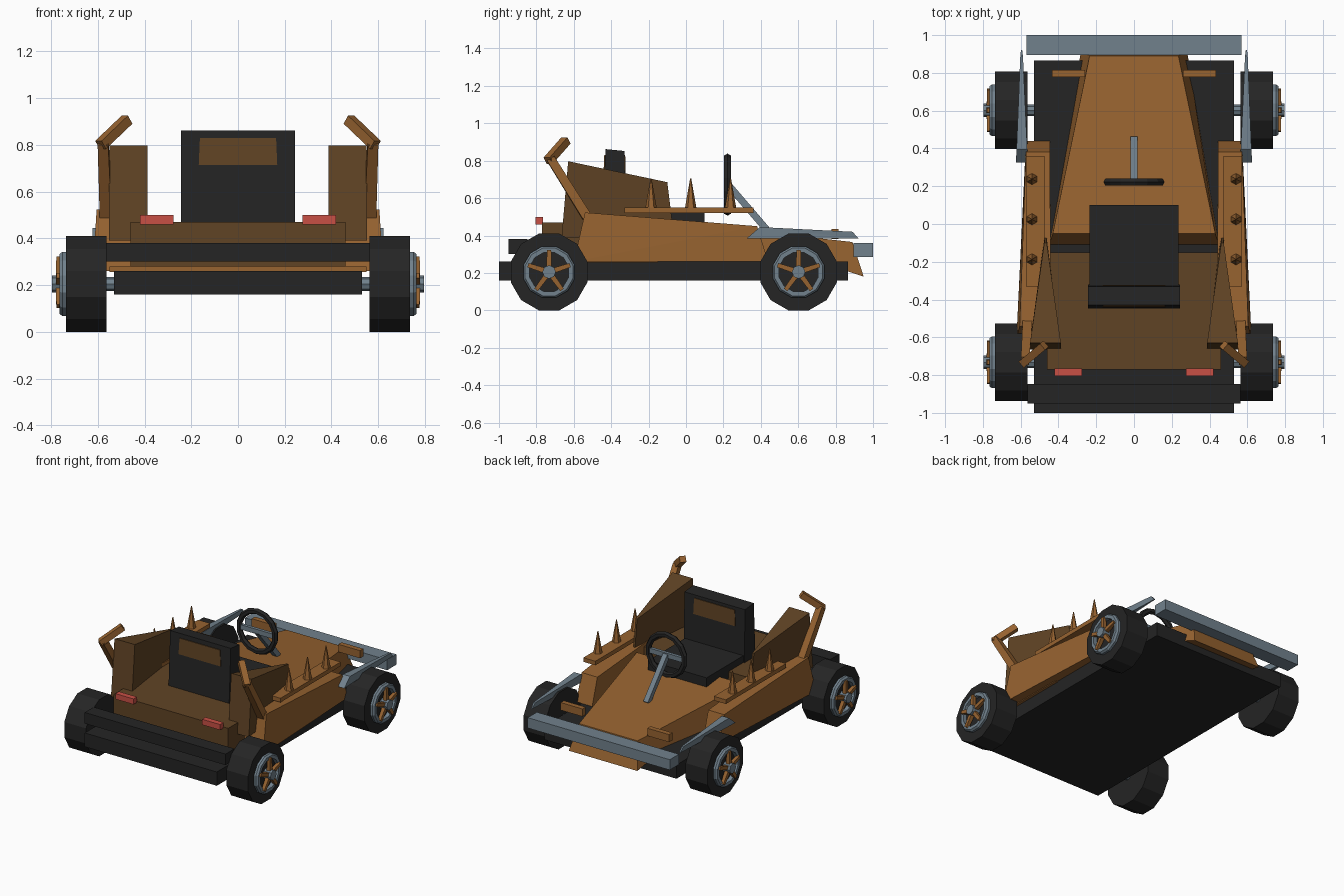
import bpy, bmesh, math
from mathutils import Vector, Matrix

if "Cube" in bpy.data.objects:
    bpy.data.objects.remove(bpy.data.objects["Cube"])


def material(name, rgb):
    m = bpy.data.materials.new(name)
    m.diffuse_color = (*rgb, 1)
    m.use_nodes = True
    m.node_tree.nodes["Principled BSDF"].inputs["Base Color"].default_value = m.diffuse_color
    return m


ORANGE = material("rust orange", (0.31, 0.125, 0.03))
BROWN = material("dark brown", (0.118, 0.057, 0.018))
BLACK = material("black", (0.018, 0.018, 0.018))
STEEL = material("steel grey", (0.165, 0.22, 0.265))
RED = material("light red", (0.58, 0.08, 0.06))


def finish(name, bm, mat):
    bmesh.ops.recalc_face_normals(bm, faces=bm.faces)
    me = bpy.data.meshes.new(name)
    bm.to_mesh(me)
    bm.free()
    me.materials.append(mat)
    ob = bpy.data.objects.new(name, me)
    bpy.context.collection.objects.link(ob)
    return ob


def box(name, mat, x, y, z):
    bm = bmesh.new()
    bmesh.ops.create_cube(bm, size=1)
    for v in bm.verts:
        v.co = [(a[0] + a[1]) / 2 + c * (a[1] - a[0]) for a, c in zip((x, y, z), v.co)]
    return finish(name, bm, mat)


def slab(name, mat, pts):
    """Side profile of (y, z, x_inner, x_outer) points, spanned across x."""
    bm = bmesh.new()
    a = [bm.verts.new((p[2], p[0], p[1])) for p in pts]
    b = [bm.verts.new((p[3], p[0], p[1])) for p in pts]
    n = len(pts)
    bm.faces.new(a)
    bm.faces.new(b[::-1])
    for i in range(n):
        j = (i + 1) % n
        bm.faces.new((a[i], b[i], b[j], a[j]))
    bmesh.ops.triangulate(bm, faces=[f for f in bm.faces if len(f.verts) == 4])
    return finish(name, bm, mat)


def side_slab(name, mat, pts, s):
    return slab(name, mat, [(y, z, s * a, s * b) for y, z, a, b in pts])


def rod(name, mat, p, q, r1, r2=None, sides=8, turn=0.0):
    """Straight rod or cone between two points."""
    p, q = Vector(p), Vector(q)
    d = q - p
    bm = bmesh.new()
    bmesh.ops.create_cone(bm, cap_ends=True, segments=sides, radius1=r1,
                          radius2=r1 if r2 is None else r2, depth=d.length)
    bm.transform(Matrix.Translation((p + q) / 2) @ d.to_track_quat('Z', 'Y').to_matrix().to_4x4()
                 @ Matrix.Rotation(turn, 4, 'Z'))
    return finish(name, bm, mat)


def ring(name, mat, centre, axis, section, sides):
    """Sweep a (radius, offset) section around the x or y axis."""
    bm = bmesh.new()
    loops = []
    for i in range(sides):
        t = 2 * math.pi * (i + 0.5) / sides
        c, s = math.cos(t), math.sin(t)
        loops.append([bm.verts.new(Vector(centre) + (Vector((o, r * c, r * s)) if axis == 'x'
                                                     else Vector((r * c, o, r * s))))
                      for r, o in section])
    n = len(section)
    for i in range(sides):
        a, b = loops[i], loops[(i + 1) % sides]
        for k in range(n):
            m = (k + 1) % n
            bm.faces.new((a[k], a[m], b[m], b[k]))
    return finish(name, bm, mat)


# Chassis and bumpers
box("chassis", BLACK, (-.53, .53), (-1, .866), (.16, .26))
box("rear_bumper", BLACK, (-.565, .565), (-.95, -.847), (.30, .38))
box("front_bumper", STEEL, (-.57, .57), (.895, 1), (.285, .36))
box("floor_plate", ORANGE, (-.55, .55), (-.62, -.15), (.255, .28))

# Hood with sloped nose
slab("hood", ORANGE, [(-.05, .47, -.43, .43), (.89, .365, -.235, .235),
                      (.95, .18, -.275, .275), (.86, .21, -.29, .29), (-.11, .25, -.45, .45)])

# Rear deck
box("rear_deck", BROWN, (-.46, .46), (-.77, -.15), (.28, .47))

# Seat
box("seat_cushion", BLACK, (-.235, .235), (-.4, .10), (.42, .52))
slab("seat_back", BLACK, [(-.45, .44, -.243, .243), (-.43, .862, -.243, .243),
                          (-.33, .852, -.243, .243), (-.32, .44, -.243, .243)])
slab("seat_rear_patch", BROWN, [(-.442, .715, -.168, .168), (-.437, .83, -.163, .163),
                                (-.42, .83, -.163, .163), (-.42, .715, -.168, .168)])
slab("seat_front_patch", BROWN, [(-.322, .715, -.168, .168), (-.325, .83, -.163, .163),
                                 (-.34, .83, -.163, .163), (-.34, .715, -.168, .168)])

# Steering
ring("steering_wheel", BLACK, (0, .222, .672), 'y',
     [(.145 + .021 * math.cos(k * math.pi / 3), .021 * math.sin(k * math.pi / 3))
      for k in range(6)], 14)
box("steering_bar", STEEL, (-.135, .135), (.212, .235), (.655, .69))
rod("steering_column", STEEL, (0, .225, .672), (0, .45, .41), .026, sides=4, turn=math.pi / 4)

for s, side in ((-1, "left"), (1, "right")):
    # Side pod
    side_slab(side + "_side_pod", ORANGE,
              [(-.54, .523, .44, .605), (.38, .45, .445, .572),
               (.44, .26, .445, .572), (-.60, .26, .44, .622)], s)

    # Spiked rail
    xs = sorted((s * .475, s * .572))
    box(side + "_rail", ORANGE, xs, (-.33, .36), (.52, .55))
    for i, y in enumerate((-.187, .025, .238)):
        rod(f"{side}_spike_{i}", ORANGE, (s * .54, y, .545), (s * .54, y, .705), .031, .003, 6)

    # Rear fin, tapering to the front
    side_slab(side + "_fin", BROWN,
              [(-.63, .797, .387, .55), (-.10, .685, .462, .475),
               (-.072, .46, .462, .475), (-.15, .39, .445, .48), (-.665, .39, .387, .553)], s)

    # Bent exhaust horn
    elbow = (s * .577, -.725, .812)
    rod(side + "_horn_lower", ORANGE, (s * .565, -.53, .50), elbow, .036, .032, 4, math.pi / 4)
    rod(side + "_horn_upper", ORANGE, (s * .588, -.737, .80), (s * .475, -.642, .908),
        .03, .03, 4, math.pi / 4)

    # Lights
    box(side + "_tail_light", RED, sorted((s * .275, s * .42)), (-.805, -.765), (.46, .50))
    box(side + "_front_marker", ORANGE, sorted((s * .26, s * .435)), (.778, .815), (.38, .435))

    # Front fender blade
    side_slab(side + "_fender", STEEL,
              [(.325, .385, .562, .625), (.395, .445, .565, .622),
               (.89, .42, .588, .602), (.922, .385, .592, .598)], s)

    # Wheels
    for y, end in ((-.732, "rear"), (.602, "front")):
        n = f"{side}_{end}_"
        zc = .205
        rod(n + "tyre", BLACK, (s * .563, y, zc), (s * .737, y, zc), .2122, sides=12,
            turn=math.pi / 12)
        ring(n + "rim", STEEL, (0, y, zc), 'x',
             [(.142, s * .73), (.142, s * .752), (.132, s * .765),
              (.108, s * .765), (.108, s * .73)], 12)
        rod(n + "hub", STEEL, (s * .70, y, zc), (s * .797, y, zc), .036, sides=8)
        for k in range(5):
            t = math.pi / 2 + k * 2 * math.pi / 5
            c, d = math.cos(t), math.sin(t)
            rod(f"{n}spoke_{k}", ORANGE, (s * .766, y + .025 * c, zc + .025 * d),
                (s * .766, y + .118 * c, zc + .118 * d), .02, .016, 4, math.pi / 4)

# Axles
for y, end in ((-.732, "rear"), (.602, "front")):
    rod(end + "_axle", STEEL, (-.6, y, .205), (.6, y, .205), .03, sides=8)
